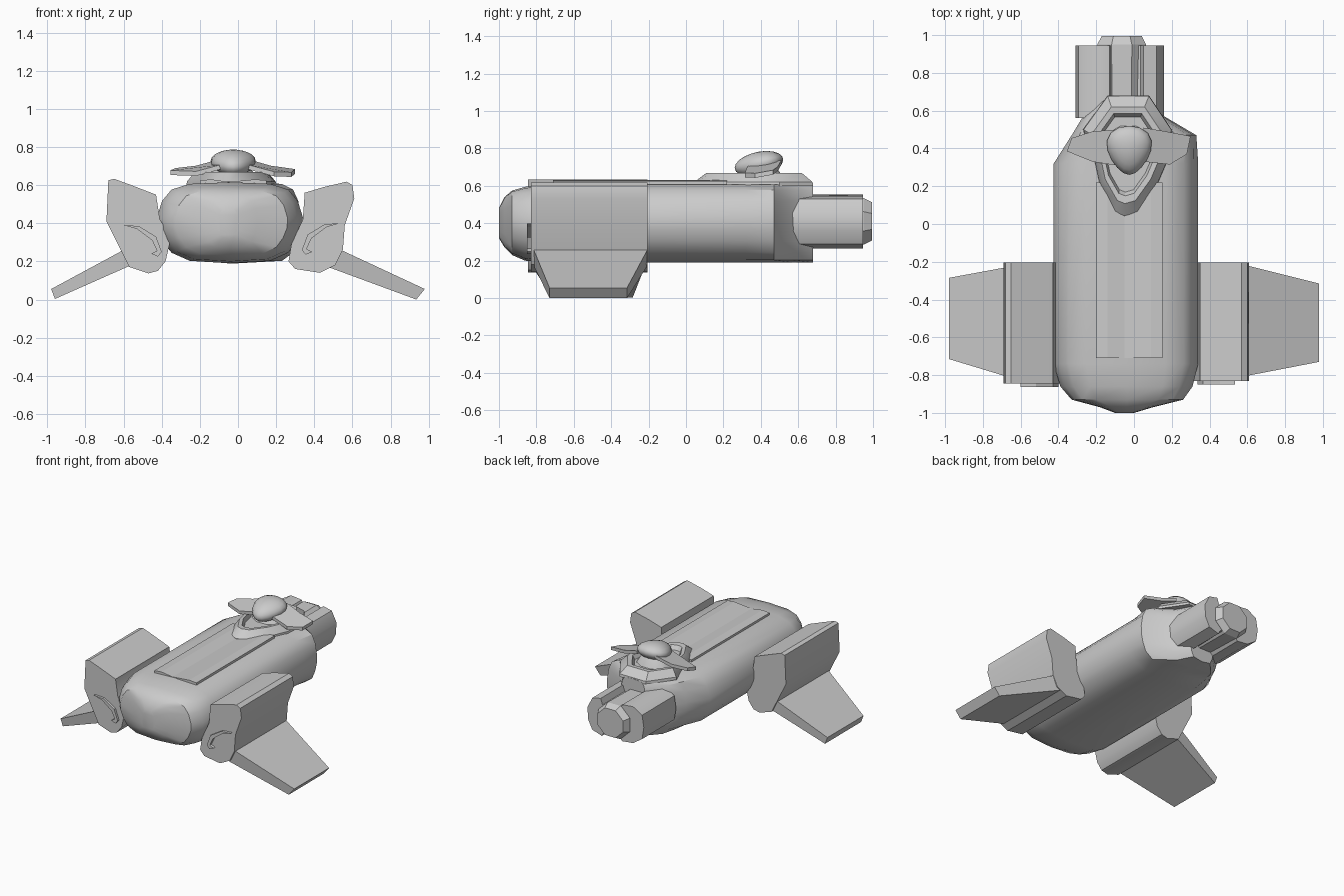
import bpy, bmesh, math
from mathutils import Vector

if "Cube" in bpy.data.objects:
    bpy.data.objects.remove(bpy.data.objects["Cube"])


def loft(name, rings, smooth=None):
    """Skin a list of equal-length point rings and cap both ends."""
    bm = bmesh.new()
    rows = [[bm.verts.new(p) for p in r] for r in rings]
    n = len(rows[0])
    for a, b in zip(rows, rows[1:]):
        for i in range(n):
            j = (i + 1) % n
            bm.faces.new((a[i], a[j], b[j], b[i]))
    bm.faces.new(rows[0])
    bm.faces.new(rows[-1])
    bmesh.ops.recalc_face_normals(bm, faces=bm.faces)
    me = bpy.data.meshes.new(name)
    bm.to_mesh(me)
    bm.free()
    ob = bpy.data.objects.new(name, me)
    bpy.context.collection.objects.link(ob)
    if smooth:
        smooth_part(ob, smooth)
    return ob


def smooth_part(ob, angle):
    bpy.ops.object.select_all(action='DESELECT')
    ob.select_set(True)
    bpy.context.view_layer.objects.active = ob
    bpy.ops.object.shade_smooth_by_angle(angle=math.radians(angle))


def prism_y(name, prof, y0, y1, smooth=None):
    """Extrude an x-z profile along y."""
    return loft(name, [[(x, y, z) for x, z in prof] for y in (y0, y1)], smooth)


# Fuselage: one half section, mirrored, lofted through stations along y
half = [(0, 1), (.55, .98), (.8, .91), (.93, .77), (1, .57), (.99, .42),
        (.92, .27), (.8, .13), (.55, .03), (0, 0)]
section = half + [(-u, v) for u, v in half[-2:0:-1]]
# y, left x, right x, bottom z, top z, squareness
stations = [(-1.0, -.10, .0, .32, .48, 1), (-.97, -.18, .10, .27, .54, 1),
            (-.93, -.33, .26, .23, .575, 1), (-.86, -.39, .31, .20, .595, 1),
            (-.74, -.425, .34, .19, .615, 1), (.32, -.425, .34, .19, .615, 1),
            (.47, -.33, .33, .19, .615, .6), (.57, -.27, .16, .19, .615, .6),
            (.68, -.14, .07, .19, .615, .6)]
rings = []
for y, xl, xr, zb, zt, p in stations:
    c, w = (xl + xr) / 2, (xr - xl) / 2
    rings.append([(c + w * math.copysign(abs(u) ** p, u), y, zb + v * (zt - zb))
                  for u, v in section])
loft("fuselage", rings, 35)

# Raised dorsal panel with a shallow valley
prism_y("dorsal_panel", [(-.20, .59), (-.20, .625), (-.14, .63), (-.05, .617),
                         (.09, .63), (.15, .625), (.15, .59)], -.71, .22)

# Rear engine: lobed housing and a central nozzle
prism_y("engine_housing",
        [(-.31, .42), (-.295, .51), (-.22, .555), (-.13, .545), (-.11, .50),
         (.035, .50), (.05, .545), (.12, .53), (.16, .45), (.155, .36),
         (.12, .29), (.04, .265), (.02, .30), (-.10, .30), (-.13, .27),
         (-.22, .28), (-.295, .33)], .56, .945, 40)
nozzle = []
for y, s in ((.6, .95), (.95, 1), (.995, .82)):
    nozzle.append([(-.065 + .14 * s * math.cos(math.pi * (k + .5) / 4), y,
                    .41 + .135 * s * math.sin(math.pi * (k + .5) / 4))
                   for k in range(8)])
loft("engine_nozzle", nozzle)

# Side pods
left_pod = [(-.68, .625), (-.65, .633), (-.56, .60), (-.43, .55), (-.41, .42),
            (-.35, .33), (-.38, .20), (-.42, .15), (-.47, .137), (-.57, .17),
            (-.61, .25), (-.69, .41)]
right_pod = [(.35, .56), (.45, .59), (.57, .618), (.60, .60), (.61, .53),
             (.56, .39), (.55, .26), (.51, .18), (.43, .14), (.30, .16),
             (.265, .20), (.28, .29), (.34, .42)]
prism_y("left_pod", left_pod, -.845, -.205, 35)
prism_y("right_pod", right_pod, -.83, -.205, 35)

# Curved lips on the pod fronts
lip = [(-.60, .39), (-.52, .385), (-.43, .33), (-.40, .25), (-.42, .225),
       (-.455, .24), (-.425, .255), (-.45, .31), (-.53, .37)]
prism_y("left_pod_lip", lip, -.862, -.83)
prism_y("right_pod_lip", [(-.065 - x, z + .01) for x, z in lip], -.85, -.82)


# Drooping wings: root edge and tip edge, each an upper and a lower point
def wing(name, root, tip, root_y, tip_y):
    ring = lambda e, ys: [(e[i][0], ys[j], e[i][1])
                          for i, j in ((0, 0), (0, 1), (1, 1), (1, 0))]
    loft(name, [ring(root, root_y), ring(tip, tip_y)])


wing("left_wing", [(-.60, .26), (-.56, .18)], [(-.98, .055), (-.96, .003)],
     (-.83, -.215), (-.715, -.285))
wing("right_wing", [(.54, .26), (.46, .175)], [(.98, .055), (.935, .0)],
     (-.815, -.205), (-.73, -.315))

# Cockpit collar: pointed plan, rising to a rim and dipping inside
plan = [(-.05, .04), (.02, .06), (.12, .20), (.18, .34), (.20, .50),
        (.08, .68), (-.14, .68), (-.27, .50), (-.21, .34), (-.18, .20),
        (-.10, .06)]
collar = []
for s, z in ((1, .60), (.99, .62), (.80, .668), (.68, .665), (.62, .635)):
    collar.append([(-.04 + (x + .04) * s, .38 + (y - .38) * s, z) for x, y in plan])
loft("cockpit_collar", collar, 30)

# Pilot torso under the head
torso = []
for r, z in ((.14, .62), (.11, .67), (.07, .71)):
    torso.append([(-.03 + r * math.cos(k * math.tau / 10),
                   .42 + r * .8 * math.sin(k * math.tau / 10), z) for k in range(10)])
loft("pilot_torso", torso, 40)

# Pilot head, narrowing to the front and tilted up at the back
bpy.ops.mesh.primitive_uv_sphere_add(segments=16, ring_count=10, radius=1)
head = bpy.context.object
head.name = "pilot_head"
for v in head.data.vertices:
    x, y, z = v.co
    v.co = Vector((-.025 + x * .115 * (1 + .3 * y), .39 + y * .13,
                   .718 + z * .065 + y * .022))
smooth_part(head, 50)


# Broad flat ears: outline as (x, y, z), given a small thickness
def ear(name, pts):
    loft(name, [[(x, y, z - .012) for x, y, z in pts],
                [(x, y, z + .012) for x, y, z in pts]])


ear("left_ear", [(-.09, .50, .725), (-.22, .49, .69), (-.33, .455, .677),
                 (-.355, .385, .665), (-.22, .33, .66), (-.09, .31, .695)])
ear("right_ear", [(.05, .51, .725), (.17, .49, .69), (.30, .465, .672),
                  (.28, .37, .655), (.19, .315, .658), (.05, .33, .695)])
